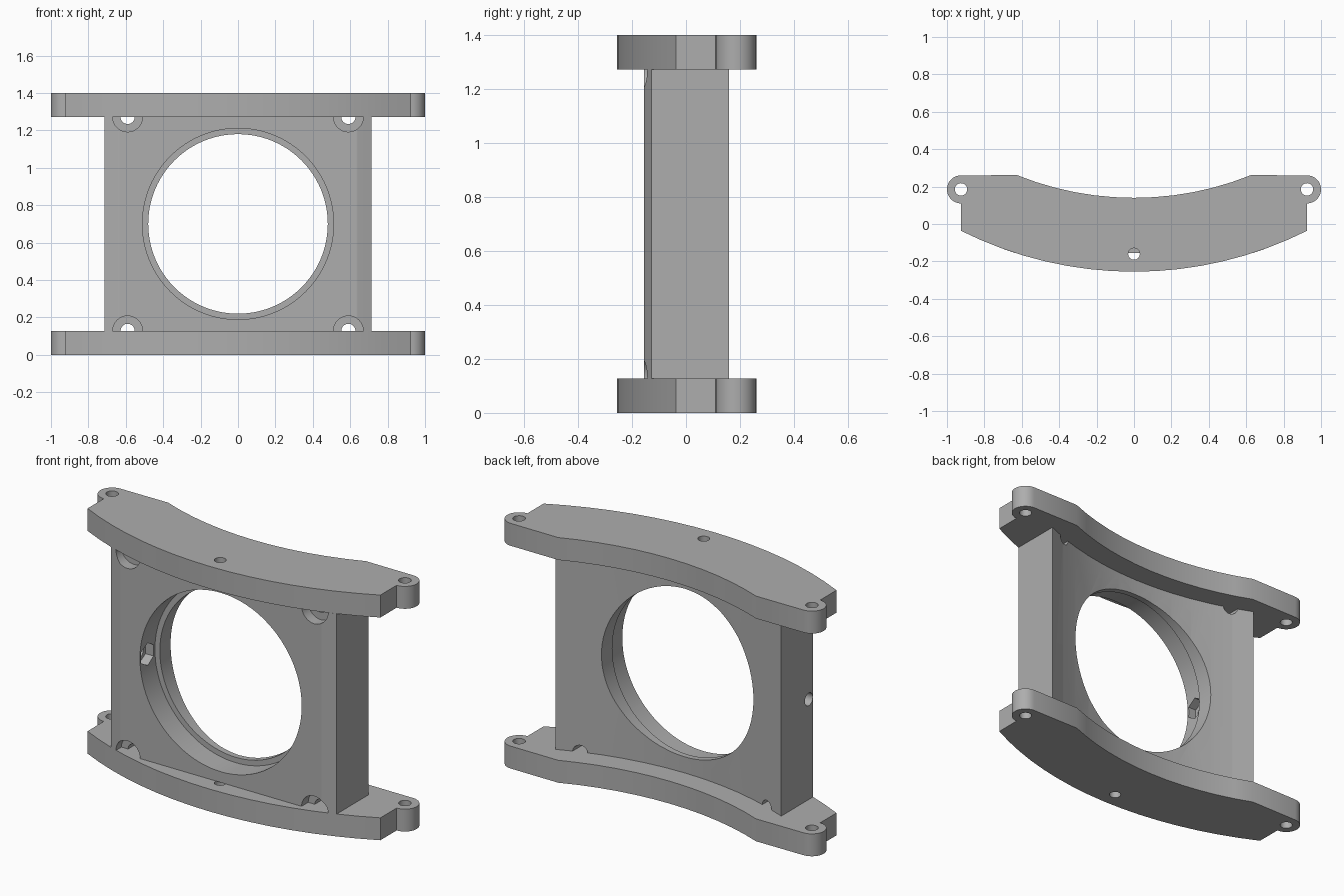
import bpy, bmesh, math
from mathutils import Matrix, Vector

cube = bpy.data.objects.get("Cube")
if cube:
    bpy.data.objects.remove(cube, do_unlink=True)

grey = bpy.data.materials.new("plain_grey")
grey.use_nodes = True
COLOUR = (0.42, 0.42, 0.42, 1)
grey.diffuse_color = COLOUR
grey.node_tree.nodes["Principled BSDF"].inputs["Base Color"].default_value = COLOUR

CENTRE_Y = 1.812                 # shared axis of all the curved walls
R_FRONT, R_PLATE_BACK, R_FLANGE_BACK = 2.067, 1.80, 1.672
FLANGE_T, HEIGHT = 0.128, 1.40
MID_Z = HEIGHT / 2
PLATE_X, PLATE_FRONT = 0.713, -0.155


def arc(radius, x0, x1, steps):
    """Points on a wall arc, running from x0 to x1."""
    a0, a1 = math.asin(x0 / radius), math.asin(x1 / radius)
    angles = [a0 + (a1 - a0) * i / steps for i in range(steps + 1)]
    return [(radius * math.sin(a), CENTRE_Y - radius * math.cos(a)) for a in angles]


def prism(name, outline, z0, z1):
    """Extrude a counter-clockwise xy outline from z0 to z1."""
    bm = bmesh.new()
    face = bm.faces.new([bm.verts.new((x, y, z0)) for x, y in outline])
    result = bmesh.ops.extrude_face_region(bm, geom=[face])
    top = [v for v in result["geom"] if isinstance(v, bmesh.types.BMVert)]
    bmesh.ops.translate(bm, vec=(0, 0, z1 - z0), verts=top)
    bmesh.ops.recalc_face_normals(bm, faces=bm.faces)
    return finish(name, bm)


def rod(name, start, end, radius, sides=32):
    """Cylinder between two points, used for drilling."""
    start, end = Vector(start), Vector(end)
    axis = end - start
    turn = axis.to_track_quat('Z', 'Y').to_matrix().to_4x4()
    bm = bmesh.new()
    bmesh.ops.create_cone(bm, cap_ends=True, segments=sides, radius1=radius,
                          radius2=radius, depth=axis.length,
                          matrix=Matrix.Translation((start + end) / 2) @ turn)
    return finish(name, bm)


def finish(name, bm):
    mesh = bpy.data.meshes.new(name)
    bm.to_mesh(mesh)
    bm.free()
    mesh.materials.append(grey)
    obj = bpy.data.objects.new(name, mesh)
    bpy.context.collection.objects.link(obj)
    return obj


def drill(obj, cutters):
    """Subtract each cutter, then remove it."""
    bpy.context.view_layer.objects.active = obj
    for cutter in cutters:
        cutter.hide_render = True
        mod = obj.modifiers.new("cut", 'BOOLEAN')
        mod.operation, mod.solver, mod.object = 'DIFFERENCE', 'EXACT', cutter
        bpy.ops.object.modifier_apply(modifier=mod.name)
        bpy.data.objects.remove(cutter, do_unlink=True)


# Flange outline: curved front, rounded ears, concave back
EAR_X, EAR_Y, EAR_R = 0.925, 0.185, 0.075
ear = [(EAR_X + EAR_R * math.cos(a), EAR_Y + EAR_R * math.sin(a))
       for a in (math.pi * (i / 16 - 0.5) for i in range(17))]
left_ear = [(-x, y) for x, y in reversed(ear)]
flange_outline = (arc(R_FRONT, -EAR_X, EAR_X, 16) + ear
                  + arc(R_FLANGE_BACK, 0.625, -0.625, 12) + left_ear)

# Two identical flanges with ear holes and a front screw hole
for name, z in (("lower_flange", 0), ("upper_flange", HEIGHT - FLANGE_T)):
    flange = prism(name, flange_outline, z, z + FLANGE_T)
    holes = [(-EAR_X, EAR_Y, 0.033), (EAR_X, EAR_Y, 0.033), (0, -0.16, 0.031)]
    drill(flange, [rod("hole_cutter", (x, y, z - 0.1), (x, y, z + FLANGE_T + 0.1), r)
                   for x, y, r in holes])

# Upright plate: flat front with curved shoulders, concave back
flat_x = math.sqrt(R_FRONT ** 2 - (CENTRE_Y - PLATE_FRONT) ** 2)
plate_outline = (arc(R_FRONT, -PLATE_X, -flat_x, 2) + arc(R_FRONT, flat_x, PLATE_X, 2)
                 + arc(R_PLATE_BACK, PLATE_X, -PLATE_X, 12))
plate = prism("upright_plate", plate_outline, FLANGE_T, HEIGHT - FLANGE_T)

# Stepped bore through the plate
cutters = [rod("bore_cutter", (0, -1, MID_Z), (0, 1, MID_Z), 0.48, 96),
           rod("step_cutter", (0, -1, MID_Z), (0, -0.02, MID_Z), 0.511, 96)]

# Half-round counterbored screw holes at the four corners
for x in (-0.59, 0.59):
    for z in (FLANGE_T, HEIGHT - FLANGE_T):
        cutters.append(rod("screw_cutter", (x, -1, z), (x, 1, z), 0.038))
        cutters.append(rod("head_cutter", (x, -1, z), (x, PLATE_FRONT + 0.06, z), 0.08))

# Side clamp screw hole with a hexagonal nut pocket in the bore wall
cutters.append(rod("clamp_cutter", (-1, -0.09, MID_Z), (-0.4, -0.09, MID_Z), 0.036))
pocket = rod("nut_cutter", (-0.56, 0, 0), (-0.45, 0, 0), 0.064, 6)
if max(v.co.z for v in pocket.data.vertices) < 0.06:
    pocket.data.transform(Matrix.Rotation(math.pi / 6, 4, 'X'))
pocket.data.transform(Matrix.Translation((0, -0.09, MID_Z)))
cutters.append(pocket)
drill(plate, cutters)

# Smooth the round walls while keeping crisp edges
for obj in bpy.context.collection.objects:
    obj.select_set(obj.type == 'MESH' and obj.name.endswith(("flange", "plate")))
bpy.context.view_layer.objects.active = plate
bpy.ops.object.shade_smooth_by_angle(angle=math.radians(25))
